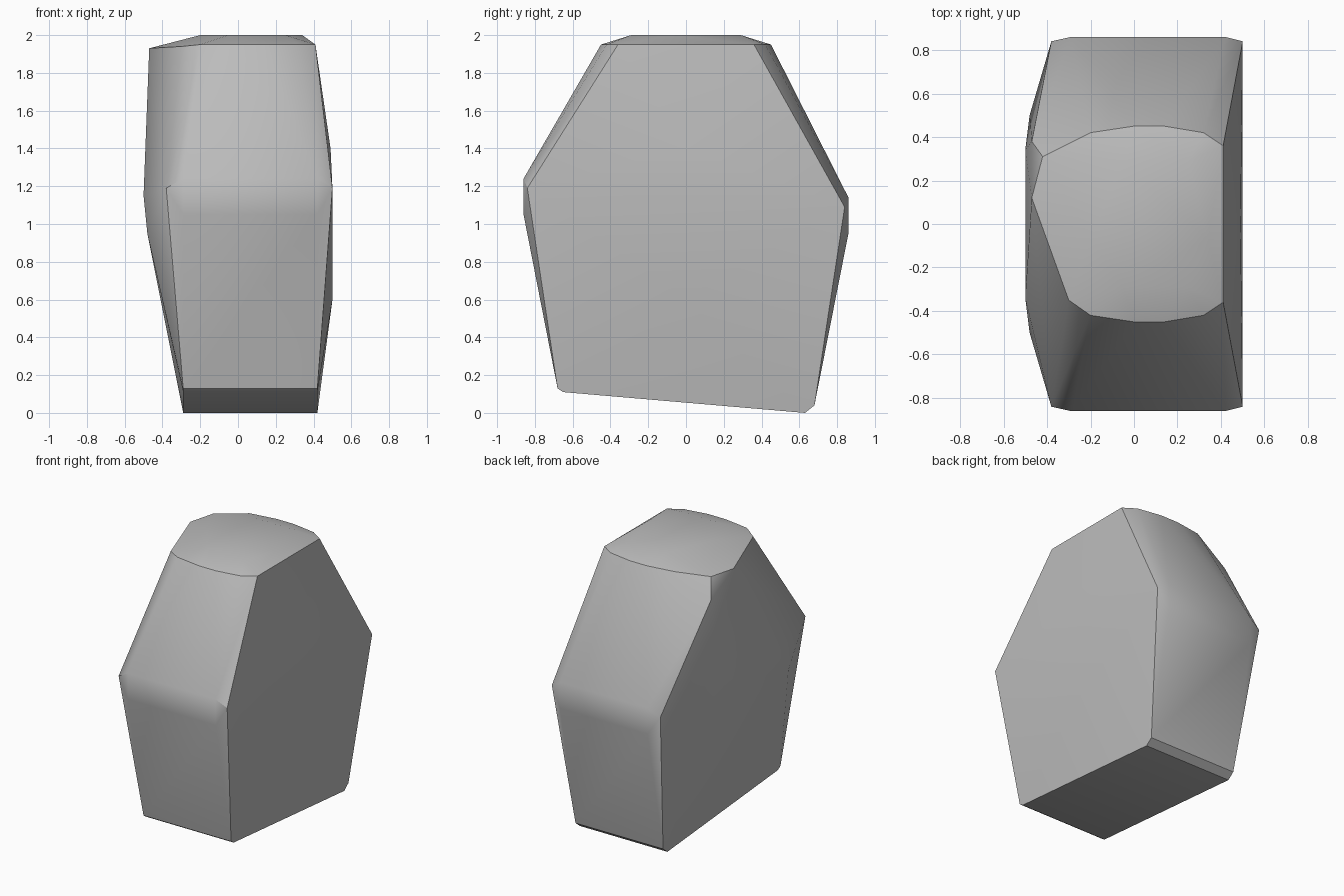
import bpy
import bmesh
import math

cube = bpy.data.objects.get("Cube")
if cube:
    bpy.data.objects.remove(cube, do_unlink=True)

gray = bpy.data.materials.new("stone_gray")
gray.use_nodes = True
color = (0.5, 0.5, 0.5, 1)
gray.diffuse_color = color
gray.node_tree.nodes["Principled BSDF"].inputs["Base Color"].default_value = color

points = []


def row(y, z, *xs):
    """Add corner points at several x positions sharing one depth and height."""
    points.extend((x, y, z) for x in xs)


# Front and back: shoulder ridge with chamfered corners, and the bulging sides
for side, drop in ((-1, 0), (1, 0.1)):
    row(side * 0.86, 1.24 - drop, -0.29, 0.42)
    row(side * 0.86, 1.05 - drop, -0.29, 0.42)
    row(side * 0.84, 1.19 - drop, -0.38, 0.5)
    row(side * 0.34, 1.15, -0.5)
    row(side * 0.5, 0.95, -0.48)
    # Curved rim and raised crown
    row(side * 0.45, 1.95, 0, 0.14)
    row(side * 0.42, 1.95, -0.2, 0.32)
    row(side * 0.36, 1.95, 0.41)
    row(side * 0.29, 2, -0.05, 0.25)

# Crown sides and uneven left shoulder
row(-0.07, 2, -0.2, 0.34)
row(-0.35, 1.94, -0.3)
row(0.12, 1.93, -0.47)
row(0.31, 1.93, -0.42)
row(0.38, 1.8, -0.47)

# Gentle bulge of the right side
row(0, 1.4, 0.49)
row(0, 0.6, 0.5)

# Sloping base
row(-0.68, 0.13, -0.29, 0.42)
row(-0.65, 0.11, -0.29, 0.42)
row(0.63, 0, -0.29, 0.42)
row(0.68, 0.04, -0.29, 0.42)

# Wrap the corners in one faceted body
bm = bmesh.new()
for p in points:
    bm.verts.new(p)
hull = bmesh.ops.convex_hull(bm, input=bm.verts)
loose = [v for v in bm.verts if not v.link_faces]
bmesh.ops.delete(bm, geom=loose, context="VERTS")
bmesh.ops.dissolve_limit(bm, angle_limit=math.radians(1), verts=bm.verts, edges=bm.edges)
bmesh.ops.recalc_face_normals(bm, faces=bm.faces)
mesh = bpy.data.meshes.new("stone_block")
bm.to_mesh(mesh)
bm.free()
mesh.materials.append(gray)

block = bpy.data.objects.new("stone_block", mesh)
bpy.context.collection.objects.link(block)
bpy.context.view_layer.objects.active = block
block.select_set(True)
bpy.ops.object.shade_smooth_by_angle(angle=math.radians(35))
